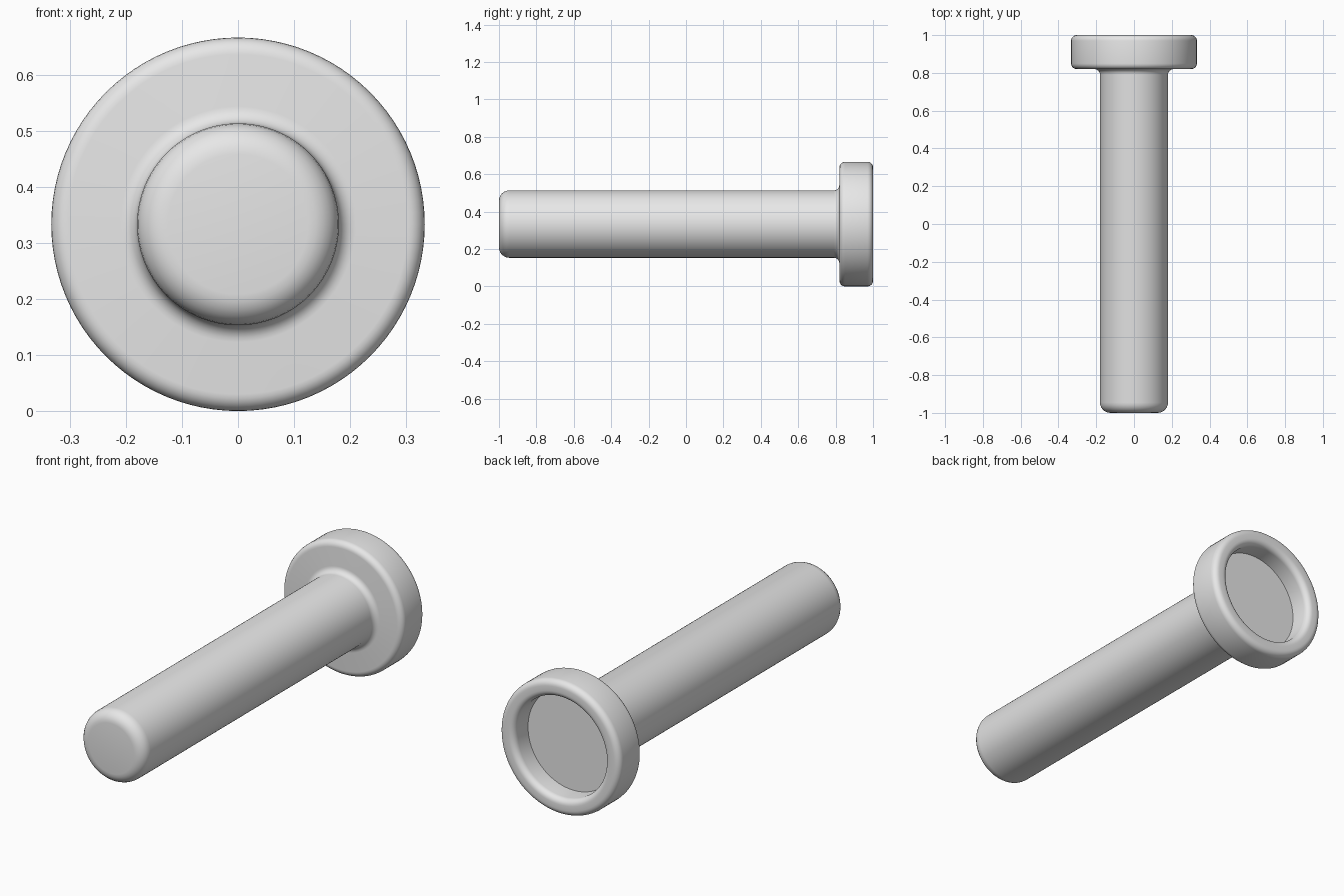
import bpy, bmesh, math
from mathutils import Matrix, Vector

cube = bpy.data.objects.get("Cube")
if cube:
    bpy.data.objects.remove(cube, do_unlink=True)

SEGMENTS = 96
HEAD_R = 0.333
SHAFT_R = 0.18
RECESS_R = 0.25

grey = bpy.data.materials.new("plain grey")
grey.use_nodes = True
colour = (0.8, 0.8, 0.8, 1)
grey.diffuse_color = colour
grey.node_tree.nodes["Principled BSDF"].inputs["Base Color"].default_value = colour


def fillet(radius, y, size, start, steps=6):
    """Quarter arc of (radius, y) points; start and sweep in degrees."""
    first, sweep = start
    angles = [math.radians(first + sweep * i / steps) for i in range(steps + 1)]
    return [(radius + size * math.cos(a), y + size * math.sin(a)) for a in angles]


# Profile from the shaft tip, along the shaft, around the head, into the recess
E, F = 0.055, 0.03
profile = [(0, -1)]
profile += fillet(SHAFT_R - E, -1 + E, E, (-90, 90))           # rounded tip
profile += fillet(SHAFT_R + F, 0.82 - F, F, (180, -90))        # neck blend
profile += fillet(HEAD_R - F, 0.82 + F, F, (-90, 90))          # head front edge
profile += fillet(HEAD_R - F, 1 - F, F, (0, 90))               # head back edge
profile += fillet(RECESS_R + F, 1 - F, F, (90, 90))            # recess lip
profile += [(RECESS_R, 0.89), (0, 0.89)]                       # recess floor

# Spin the profile around the long axis
bm = bmesh.new()
verts = [bm.verts.new((r, y, 0)) for r, y in profile]
edges = [bm.edges.new(pair) for pair in zip(verts, verts[1:])]
bmesh.ops.spin(bm, geom=verts + edges, cent=(0, 0, 0), axis=(0, 1, 0),
               angle=math.tau, steps=SEGMENTS, use_merge=True)
bmesh.ops.remove_doubles(bm, verts=bm.verts, dist=0.0002)
bmesh.ops.recalc_face_normals(bm, faces=bm.faces)
bmesh.ops.transform(bm, matrix=Matrix.Translation(Vector((0, 0, HEAD_R))), verts=bm.verts)

mesh = bpy.data.meshes.new("headed_pin")
bm.to_mesh(mesh)
bm.free()
mesh.materials.append(grey)
pin = bpy.data.objects.new("headed_pin", mesh)
bpy.context.collection.objects.link(pin)

# Smooth curves, with the recess floor edge kept sharp
bpy.ops.object.select_all(action='DESELECT')
pin.select_set(True)
bpy.context.view_layer.objects.active = pin
bpy.ops.object.shade_smooth_by_angle(angle=math.radians(30))
